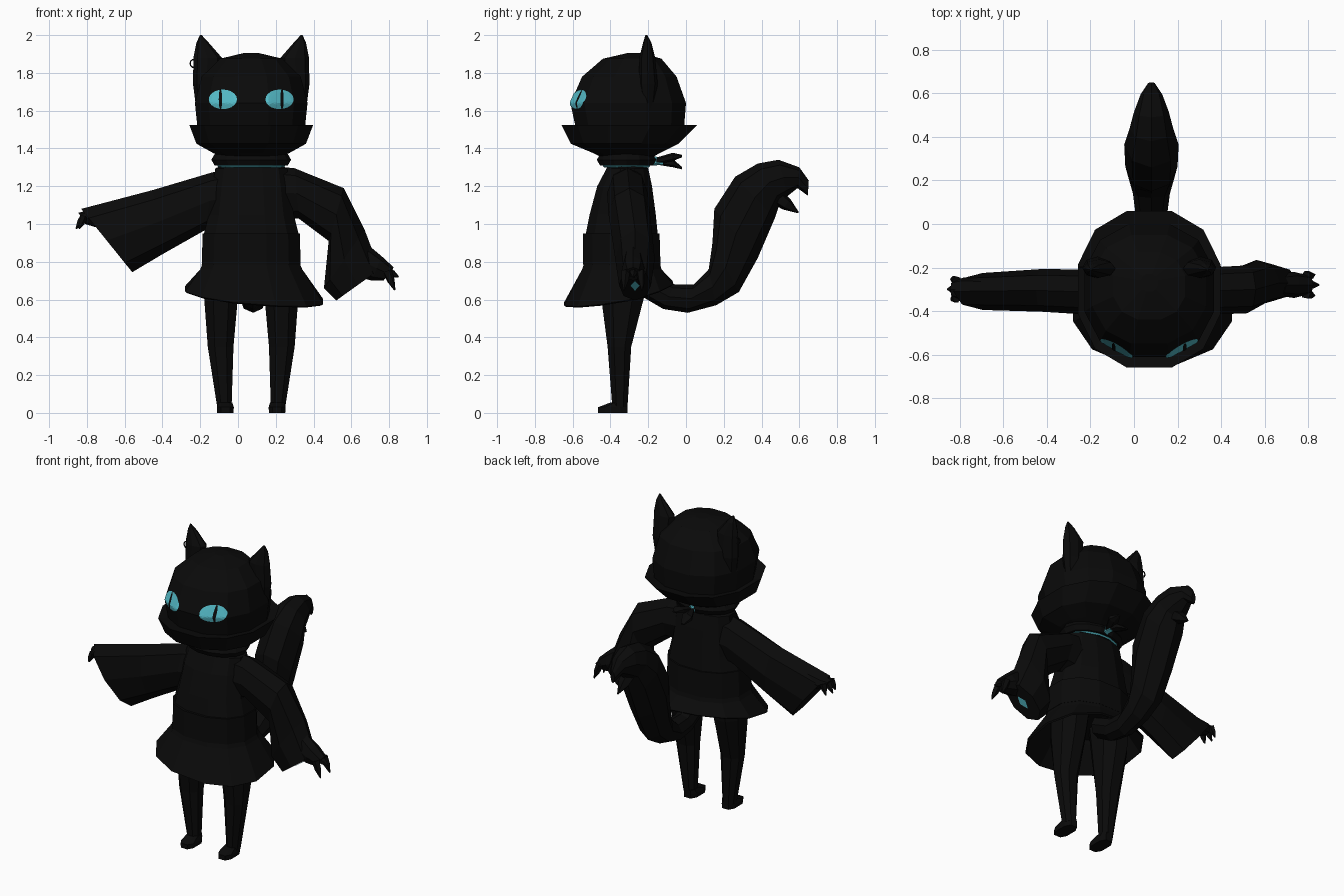
import bpy, bmesh, math
from mathutils import Vector
from mathutils.bvhtree import BVHTree

if "Cube" in bpy.data.objects:
    bpy.data.objects.remove(bpy.data.objects["Cube"])

CX = 0.07  # centre line of the body


def material(name, rgb):
    m = bpy.data.materials.new(name)
    m.diffuse_color = (*rgb, 1)
    m.use_nodes = True
    m.node_tree.nodes["Principled BSDF"].inputs["Base Color"].default_value = m.diffuse_color
    return m


BLACK = material("black", (0.003, 0.003, 0.003))
CYAN = material("cyan", (0.09, 0.50, 0.58))


def finish(name, bm, mat, fix=True):
    if fix:
        bmesh.ops.recalc_face_normals(bm, faces=bm.faces)
    me = bpy.data.meshes.new(name)
    bm.to_mesh(me)
    bm.free()
    me.materials.append(mat)
    ob = bpy.data.objects.new(name, me)
    bpy.context.collection.objects.link(ob)
    return ob


def loft(name, rings, mat=BLACK, caps=True, closed=False):
    """Skin a list of rings that all have the same number of points."""
    bm = bmesh.new()
    vs = [[bm.verts.new(p) for p in r] for r in rings]
    n = len(vs[0])
    pairs = list(zip(vs, vs[1:])) + ([(vs[-1], vs[0])] if closed else [])
    for a, b in pairs:
        for i in range(n):
            bm.faces.new((a[i], a[(i + 1) % n], b[(i + 1) % n], b[i]))
    if caps and not closed:
        bm.faces.new(vs[0])
        bm.faces.new(vs[-1])
    return finish(name, bm, mat)


def oval(z, hw, yf, yb, n=12, cx=CX, power=0.88):
    """Horizontal rounded ring; z may be a function of the direction."""
    pts = []
    for i in range(n):
        t = 2 * math.pi * (i + 0.5) / n
        c, s = math.cos(t), math.sin(t)
        k = 1 / math.cos(math.pi / n)
        x = math.copysign(abs(c * k) ** power, c)
        y = math.copysign(abs(s * k) ** power, s)
        x, y = max(-1, min(1, x)), max(-1, min(1, y))
        zz = z(c, s) if callable(z) else z
        pts.append(Vector((cx + hw * x, (yf + yb) / 2 + (yb - yf) / 2 * y, zz)))
    return pts


def section(a, b, half, mid, side='Y', n=8):
    """Ring spanning two profile points, widened by half along the side axis."""
    def place(u, z, w):
        return Vector((u, mid + w, z)) if side == 'Y' else Vector((mid + w, u, z))
    pts = []
    for i in range(n):
        t = 2 * math.pi * i / n
        f = (1 + math.cos(t)) / 2
        pts.append(place(b[0] + (a[0] - b[0]) * f, b[1] + (a[1] - b[1]) * f, half * math.sin(t)))
    return pts


def spike(name, base, tip, r, mat=BLACK, n=5, r_tip=0.004):
    """Tapered cone between two points."""
    base, tip = Vector(base), Vector(tip)
    q = (tip - base).to_track_quat('Z', 'Y')
    ring = lambda c, rad: [c + q @ Vector((rad * math.cos(2 * math.pi * i / n),
                                           rad * math.sin(2 * math.pi * i / n), 0)) for i in range(n)]
    return loft(name, [ring(base, r), ring(base.lerp(tip, 0.5), r * 0.8), ring(tip, r_tip)], mat)


def torus(name, centre, rx, ry, r, mat=BLACK, n=14, m=6, upright=False):
    rings = []
    for i in range(n):
        t = 2 * math.pi * i / n
        ring = []
        for j in range(m):
            p = 2 * math.pi * j / m
            u, v, w = (rx + r * math.cos(p)) * math.cos(t), (ry + r * math.cos(p)) * math.sin(t), r * math.sin(p)
            ring.append(Vector(centre) + Vector((u, w, v) if upright else (u, v, w)))
        rings.append(ring)
    return loft(name, rings, mat, closed=True)


# Head with a flared fur ring around the jaw
head = loft("head", [oval(*r) for r in [
    (1.34, 0.11, -0.42, -0.20), (1.375, 0.20, -0.49, -0.14), (1.425, 0.29, -0.61, -0.04),
    (1.525, 0.328, -0.66, 0.06), (1.515, 0.285, -0.585, -0.01), (1.64, 0.298, -0.612, 0.0),
    (1.78, 0.262, -0.55, -0.05), (1.875, 0.165, -0.44, -0.13), (1.905, 0.04, -0.31, -0.23)]])

# Eyes and slit pupils follow the curve of the face
bm = bmesh.new()
bm.from_mesh(head.data)
face_tree = BVHTree.FromBMesh(bm)
bm.free()


def face_plate(name, x, z, rx, rz, lift, mat):
    bm = bmesh.new()

    def vert(px, pz):
        hit = face_tree.ray_cast(Vector((px, -2, pz)), Vector((0, 1, 0)))[0]
        return bm.verts.new((px, hit.y - lift, pz))
    n, k = 20, 5
    mid = vert(x, z)
    rings = [[vert(x + rx * j / k * math.cos(2 * math.pi * i / n),
                   z + rz * j / k * math.sin(2 * math.pi * i / n)) for i in range(n)] for j in range(1, k + 1)]
    for i in range(n):
        i2 = (i + 1) % n
        bm.faces.new((mid, rings[0][i], rings[0][i2]))
        for a, b in zip(rings, rings[1:]):
            bm.faces.new((a[i], b[i], b[i2], a[i2]))
    finish(name, bm, mat, fix=False)


for s, tag in ((-1, "left"), (1, "right")):
    face_plate(tag + "_eye", CX + s * 0.15, 1.66, 0.075, 0.052, 0.005, CYAN)
    face_plate(tag + "_pupil", CX + s * 0.163, 1.66, 0.009, 0.055, 0.009, BLACK)

    # Ears: flat leaf shapes with pointed tips
    mx = lambda d: CX + s * d
    loft(tag + "_ear", [section((mx(o), z), (mx(i), z), h, y) for o, i, z, h, y in [
        (0.29, 0.19, 1.60, 0.03, -0.20), (0.308, 0.17, 1.74, 0.05, -0.20),
        (0.306, 0.155, 1.88, 0.042, -0.205), (0.29, 0.225, 1.96, 0.022, -0.205),
        (0.272, 0.262, 2.0, 0.005, -0.21)]])

    # Legs and feet
    loft(tag + "_leg", [oval(z, w, yf, yb, 8, mx(c)) for z, w, yf, yb, c in [
        (0.80, 0.10, -0.46, -0.20, 0.15), (0.62, 0.09, -0.45, -0.22, 0.16),
        (0.35, 0.068, -0.415, -0.29, 0.162), (0.03, 0.038, -0.39, -0.31, 0.142)]])
    loft(tag + "_foot", [oval(z, w, yf, -0.31, 8, mx(0.137), 0.7) for z, w, yf in [
        (0, 0.043, -0.465), (0.03, 0.045, -0.465), (0.055, 0.037, -0.40)]])

# Earring
torus("earring", (-0.237, -0.2, 1.85), 0.016, 0.02, 0.004, n=10, m=5, upright=True)

# Tunic body and neck
loft("tunic", [oval(*r) for r in [
    (0.78, 0.25, -0.53, -0.145), (0.95, 0.25, -0.53, -0.15), (1.05, 0.225, -0.51, -0.16),
    (1.20, 0.205, -0.47, -0.18), (1.295, 0.19, -0.42, -0.20), (1.325, 0.11, -0.39, -0.23),
    (1.38, 0.09, -0.38, -0.24)]])
loft("belt", [oval(*r) for r in [
    (0.785, 0.262, -0.545, -0.135), (0.95, 0.257, -0.545, -0.14)]])

# Skirt with an uneven hem, lowest in front and on the right
hem = lambda c, s: 0.62 - 0.035 * c + (0.045 * s if s < 0 else 0.07 * s)
skirt = loft("skirt", [oval(0.82, 0.245, -0.53, -0.145),
                       oval(0.76, 0.27, -0.55, -0.13),
                       oval(hem, 0.365, -0.645, -0.07, 12, 0.085)], caps=False)
shell = skirt.modifiers.new("thickness", 'SOLIDIFY')
shell.thickness = 0.012

# Scarf with a tied knot and two loose ends
torus("scarf", (CX, -0.315, 1.34), 0.175, 0.125, 0.036)
torus("scarf_trim", (CX, -0.315, 1.307), 0.172, 0.122, 0.008, CYAN, m=4)
spike("scarf_knot", (CX, -0.18, 1.335), (CX, -0.12, 1.33), 0.028, CYAN, r_tip=0.02)
for z, dx, tag in ((1.36, 0.03, "upper"), (1.295, -0.03, "lower")):
    loft(tag + "_scarf_end", [section((y, zc + t), (y, zc - t), w, CX + dx * k, 'X', 6) for y, zc, t, w, k in [
        (-0.16, 1.333, 0.018, 0.02, 0), (-0.07, (z + 1.33) / 2 + 0.01, 0.022, 0.04, 1), (-0.02, z, 0.006, 0.012, 1)]])

# Raised left sleeve and bent right sleeve
loft("left_sleeve", [section(a, b, h, y) for a, b, h, y in [
    ((0.02, 1.30), (-0.06, 0.99), 0.10, -0.31), ((-0.13, 1.275), (-0.17, 0.97), 0.105, -0.315),
    ((-0.45, 1.18), (-0.40, 0.84), 0.098, -0.305), ((-0.83, 1.08), (-0.56, 0.745), 0.085, -0.31)]])
loft("right_sleeve", [section(a, b, h, y) for a, b, h, y in [
    ((0.16, 1.31), (0.24, 1.02), 0.10, -0.31), ((0.30, 1.295), (0.32, 1.03), 0.108, -0.31),
    ((0.56, 1.19), (0.48, 0.91), 0.11, -0.30), ((0.67, 0.97), (0.455, 0.66), 0.105, -0.27),
    ((0.75, 0.76), (0.52, 0.595), 0.085, -0.27)]])

# Paws with three claws each
loft("left_paw", [section(a, b, h, -0.30) for a, b, h in [
    ((-0.70, 1.09), (-0.68, 0.97), 0.05), ((-0.80, 1.07), (-0.76, 0.985), 0.055),
    ((-0.845, 1.06), (-0.81, 1.0), 0.04)]])
loft("right_paw", [section(a, b, h, -0.28) for a, b, h in [
    ((0.70, 0.88), (0.63, 0.72), 0.05), ((0.76, 0.83), (0.71, 0.70), 0.06),
    ((0.825, 0.77), (0.77, 0.70), 0.045)]])
for i, dy in enumerate((-0.04, 0, 0.04)):
    spike(f"left_claw_{i}", (-0.815, -0.30 + dy, 1.04), (-0.857 + abs(dy) * 0.4, -0.30 + dy * 1.2, 0.975), 0.022)
    spike(f"right_claw_{i}", (0.79, -0.28 + dy, 0.75),
          (0.85 - (0.02 if i != 1 else 0), -0.28 + dy * 1.2, 0.72 if i == 1 else 0.65), 0.025)

# Small paw pad inside the right cuff
bm = bmesh.new()
down = Vector((0.58, 0, -0.81)) * 0.006
bm.faces.new([bm.verts.new(Vector(p) + down) for p in [
    (0.595, -0.27, 0.649), (0.635, -0.295, 0.678), (0.675, -0.27, 0.706), (0.635, -0.245, 0.678)]][::-1])
finish("paw_pad", bm, CYAN, fix=False)

# Curled tail and its ragged tip
loft("tail", [section((a, b), (c, d), h, 0.08, 'X') for a, b, c, d, h in [
    (-0.22, 0.76, -0.24, 0.62, 0.06), (-0.06, 0.68, -0.12, 0.55, 0.065), (0.04, 0.68, 0.01, 0.53, 0.07),
    (0.12, 0.76, 0.16, 0.57, 0.085), (0.14, 0.90, 0.28, 0.64, 0.105), (0.15, 1.08, 0.38, 0.82, 0.12),
    (0.26, 1.25, 0.47, 1.03, 0.125), (0.38, 1.32, 0.50, 1.12, 0.10), (0.49, 1.34, 0.54, 1.15, 0.08),
    (0.60, 1.30, 0.59, 1.19, 0.05), (0.65, 1.23, 0.645, 1.15, 0.015)]])
spike("tail_tuft", (0.08, 0.47, 1.15), (0.08, 0.595, 1.06), 0.045)
